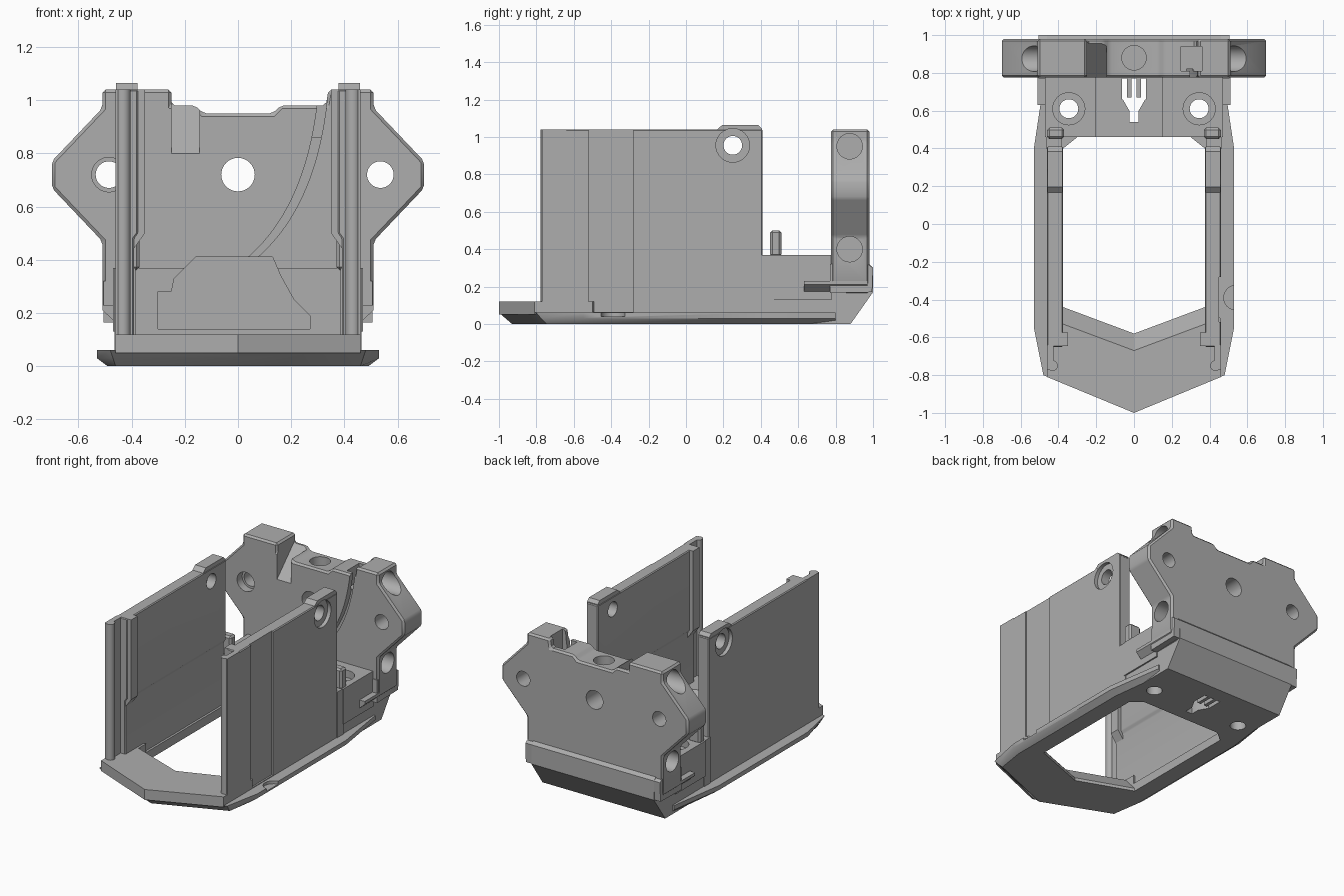
import bpy, bmesh, math
from mathutils import Vector, Matrix

if "Cube" in bpy.data.objects:
    bpy.data.objects.remove(bpy.data.objects["Cube"])

grey = bpy.data.materials.new("plain grey")
grey.use_nodes = True
colour = (0.42, 0.42, 0.42, 1)
grey.diffuse_color = colour
grey.node_tree.nodes["Principled BSDF"].inputs["Base Color"].default_value = colour


def finish(name, bm):
    bmesh.ops.recalc_face_normals(bm, faces=bm.faces)
    mesh = bpy.data.meshes.new(name)
    bm.to_mesh(mesh)
    bm.free()
    mesh.materials.append(grey)
    ob = bpy.data.objects.new(name, mesh)
    bpy.context.collection.objects.link(ob)
    return ob


def loft(name, rings):
    """Skin a stack of equal-length rings and cap both ends."""
    bm = bmesh.new()
    loops = [[bm.verts.new(p) for p in ring] for ring in rings]
    n = len(loops[0])
    for a, b in zip(loops, loops[1:]):
        for i in range(n):
            j = (i + 1) % n
            bm.faces.new((a[i], a[j], b[j], b[i]))
    bm.faces.new(loops[0])
    bm.faces.new(loops[-1])
    return finish(name, bm)


def prism(name, pts, axis, lo, hi):
    """Extrude a 2D outline along an axis; the pair keeps x, y, z order."""
    k = "xyz".index(axis)
    return loft(name, [[tuple(p[:k]) + (d,) + tuple(p[k:]) for p in pts] for d in (lo, hi)])


def box(name, x0, x1, y0, y1, z0, z1):
    return prism(name, [(x0, y0), (x1, y0), (x1, y1), (x0, y1)], "z", z0, z1)


def cyl(name, axis, u, v, r, lo, hi, n=32):
    ring = [(u + r * math.cos(i * math.tau / n), v + r * math.sin(i * math.tau / n)) for i in range(n)]
    return prism(name, ring, axis, lo, hi)


def bake(ob):
    """Replace the mesh with its modified version."""
    dg = bpy.context.evaluated_depsgraph_get()
    mesh = bpy.data.meshes.new_from_object(ob.evaluated_get(dg))
    ob.modifiers.clear()
    ob.data = mesh


def cut(ob, *cutters):
    for c in cutters:
        m = ob.modifiers.new("cut", "BOOLEAN")
        m.operation, m.solver, m.object = "DIFFERENCE", "EXACT", c
        bake(ob)
        bpy.data.objects.remove(c)


def bevel(ob, width):
    m = ob.modifiers.new("bevel", "BEVEL")
    m.width, m.segments, m.limit_method = width, 1, "ANGLE"
    bake(ob)


def mirrored(half):
    """Close a right-hand outline that starts on the centre line."""
    return half + [(-x, y) for x, y in reversed(half) if x > 0]


# Hull-shaped base with chamfered underside
base = loft("base_plate", [
    [(x, y, z) for x, y in mirrored(half)] for z, half in (
        (0.0, [(0, -.93), (.46, -.745), (.49, -.55), (.49, .40), (.44, .80)]),
        (.03, [(0, -.965), (.47, -.775), (.53, -.55), (.53, .40), (.47, .80)]),
        (.06, [(0, -1), (.48, -.8), (.53, -.55), (.53, .40), (.47, .80)]))])
deck = prism("nose_deck", mirrored([(0, -1), (.46, -.81), (.46, -.5), (.38, -.45)]), "z", .05, .12)


def opening():
    return loft("opening_cutter", [
        [(x, y, z) for x, y in mirrored([(0, v), (.375, v + .14), (.375, .40), (.30, .46)])]
        for z, v in ((-.1, -.58), (.02, -.58), (.12, -.67), (.2, -.67))])


cut(base, opening(), cyl("notch_cutter", "z", .54, -.39, .065, .04, .2))
cut(deck, opening())

# Rear foot with sloped back, and its two side blocks
foot = prism("rear_foot", [(.46, 0), (.88, 0), (1, .17), (1, .30), (.98, .32), (.77, .32),
                           (.77, .14), (.46, .14)], "x", -.46, .46)
trough = [(-.30, .14), (.27, .14), (.27, .19), (.21, .25), (.16, .34), (.13, .41),
          (-.16, .41), (-.24, .33), (-.25, .28), (-.30, .28)]


def trough_cutter():
    return prism("trough_cutter", trough, "y", .4, .85)


def fork_cutters():
    funnel = mirrored([(0, .54), (.025, .54), (.025, .60), (.065, .67)])
    return [prism("funnel_cutter", funnel, "z", -.1, .2)] + [
        box("prong_cutter", x - .013, x + .013, .66, .77, -.1, .2) for x in (-.05, 0, .05)]


cut(base, box("rear_clearance", -.45, .45, .465, .9, -.1, .2))
cut(foot, trough_cutter(), *fork_cutters())
for s in (-1, 1):
    cut(foot, cyl("screw_cutter", "z", s * .345, .61, .05, -.1, .5))

sides = ((1, "left"), (-1, "right"))
for s, side in sides:
    def span(a, b):
        return sorted((s * a, s * b))

    def flip(pts):
        return [(s * x, v) for x, v in pts]

    block = box(side + "_rear_block", *span(.14, .47), .46, .78, .13, .37)
    cut(block, trough_cutter(), cyl("screw_cutter", "z", s * .345, .61, .05, 0, .5),
        cyl("counterbore", "z", s * .345, .61, .085, .32, .5))
    box(side + "_rear_sill", *span(.385, .465), .40, .47, .05, .37)
    bevel(box(side + "_rear_post", *span(.37, .46), .45, .51, .36, .50), .012)
    lug = prism(side + "_lug", flip([(.44, .165), (.46, .165), (.51, .21), (.51, .23), (.44, .23)]),
                "y", .63, .97)
    prism(side + "_foot_cheek", [(.77, .165), (.995, .17), (1, .30), (.97, .32), (.77, .32)],
          "x", *span(.45, .505))

    # Side wall, thicker in its upper half
    wall = prism(side + "_wall", flip([(.39, .05), (.46, .05), (.46, 1.04), (.375, 1.04),
                                       (.375, .50), (.39, .48)]), "y", -.65, .41)
    bevel(wall, .006)
    if s > 0:
        cut(wall, box("panel_cutter", .449, .5, -.52, -.28, .065, 1.2))
    boss = prism(side + "_wall_boss", [(.16, 1.0), (.16, 1.035), (.195, 1.065), (.385, 1.065),
                                       (.405, 1.045), (.405, 1.0)], "x", *span(.378, .458))
    for ob in (wall, boss):
        cut(ob, cyl("pin_cutter", "x", .25, .955, .05, *span(.3, .5)),
            cyl("counterbore", "x", .25, .955, .09, *span(.435, .5)))
    # Front edge: thin strip, round bead and inner guide post
    box(side + "_front_strip", *span(.425, .46), -.77, -.64, .05, 1.04)
    cyl(side + "_front_bead", "z", s * .432, -.75, .028, .1, 1.04)
    prism(side + "_guide_post", flip([(.40, .43), (.45, .43), (.45, 1.04), (.35, 1.04), (.35, .50)]),
          "y", -.645, -.575)

# Rear plate: winged outline with stepped top
plate = prism("rear_plate", [
    (-.46, .17), (.46, .17), (.51, .21), (.51, .47), (.70, .67), (.70, .77), (.51, .97),
    (.51, 1.04), (.34, 1.04), (.33, .98), (.16, .98), (.13, .95), (-.13, .95), (-.16, .98),
    (-.25, .98), (-.25, 1.04), (-.51, 1.04), (-.51, .97), (-.70, .77), (-.70, .67),
    (-.51, .47), (-.51, .21)], "y", .775, .98)
bevel(plate, .012)
cut(plate, trough_cutter(),
    cyl("centre_cutter", "y", 0, .72, .063, .7, 1.1),
    cyl("wing_cutter", "y", .535, .72, .05, .7, 1.1),
    cyl("wing_cutter", "y", -.485, .72, .05, .7, 1.1),
    cyl("counterbore", "y", -.485, .72, .065, .7, .83),
    cyl("top_cutter", "z", 0, .88, .065, .82, 1.1),
    prism("scoop_cutter", [(.7, .80), (.775, .80), (.96, .985), (.96, 1.2), (.7, 1.2)], "x", -.25, -.145),
    box("pocket_cutter", .25, .36, .81, .94, .86, 1.2))
for s, side in sides:
    cut(plate, *[cyl("side_cutter", "x", .875, z, .068, *sorted((s * .40, s * .8))) for z in (.95, .40)])


# Curved cable groove on the plate's front face
def arc(dx):
    a, b, c = Vector((.335 - dx, 1.0)), Vector((.29 - dx, .58)), Vector((.05 - dx, .39))
    return [tuple(a * (1 - t) ** 2 + b * 2 * t * (1 - t) + c * t * t) for t in [i / 16 for i in range(17)]]


cut(plate, prism("groove_cutter", arc(0) + arc(.035)[::-1], "y", .7, .82))

# Smooth the round parts, keep edges crisp
bpy.ops.object.select_all(action="DESELECT")
for ob in bpy.context.scene.objects:
    if ob.type == "MESH":
        ob.select_set(True)
        bpy.context.view_layer.objects.active = ob
bpy.ops.object.shade_smooth_by_angle(angle=math.radians(30))
